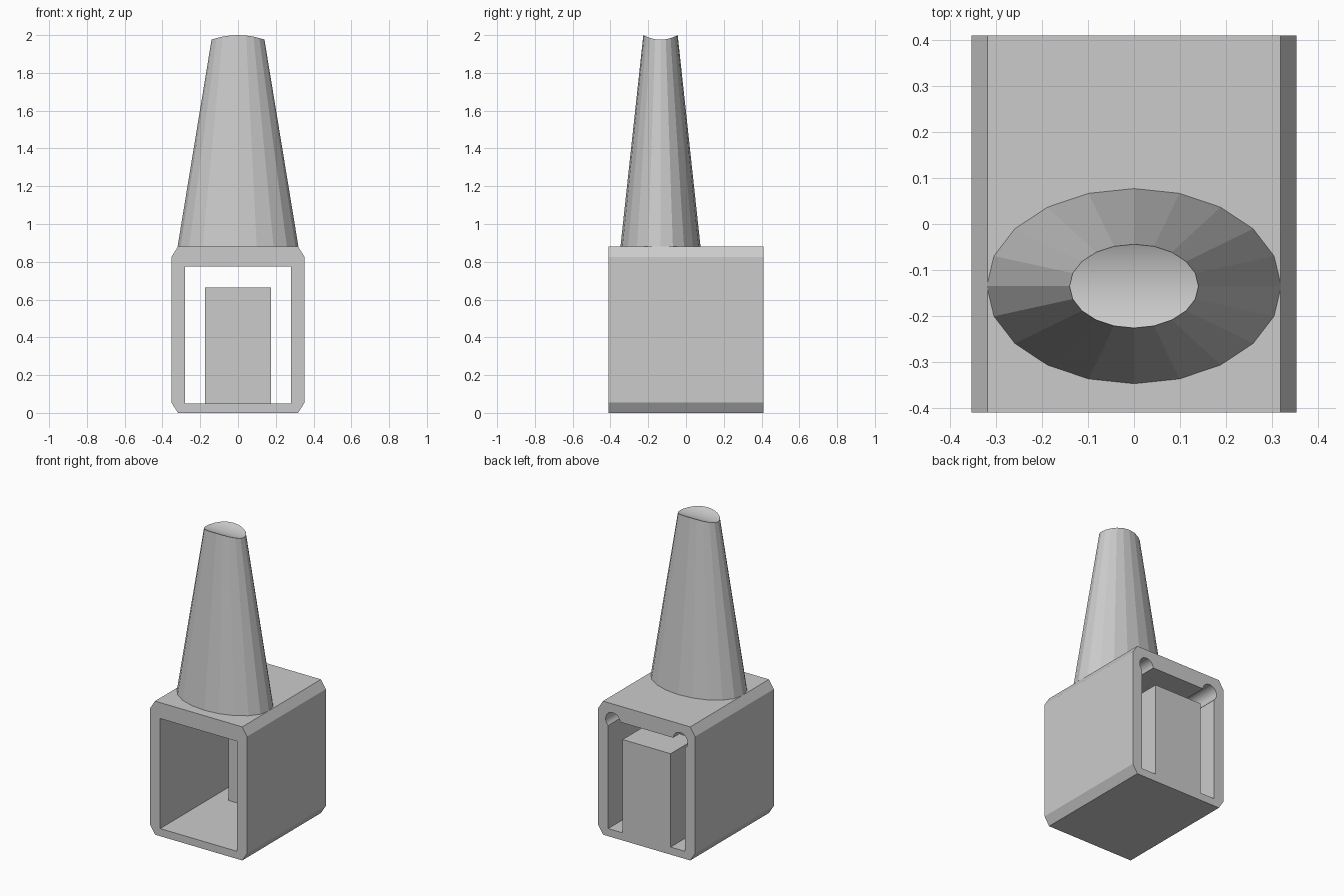
import bpy, bmesh, math

if "Cube" in bpy.data.objects:
    bpy.data.objects.remove(bpy.data.objects["Cube"], do_unlink=True)

grey = bpy.data.materials.new("plain_grey")
grey.use_nodes = True
COLOUR = (0.6, 0.6, 0.6, 1)
grey.diffuse_color = COLOUR
grey.node_tree.nodes["Principled BSDF"].inputs["Base Color"].default_value = COLOUR


def finish(name, bm):
    bmesh.ops.recalc_face_normals(bm, faces=bm.faces[:])
    mesh = bpy.data.meshes.new(name)
    bm.to_mesh(mesh)
    bm.free()
    obj = bpy.data.objects.new(name, mesh)
    mesh.materials.append(grey)
    bpy.context.collection.objects.link(obj)
    return obj


def prism(name, outline, y0, y1):
    """Extrude an (x, z) outline along y."""
    bm = bmesh.new()
    face = bm.faces.new([bm.verts.new((x, y0, z)) for x, z in outline])
    new = bmesh.ops.extrude_face_region(bm, geom=[face])["geom"]
    bmesh.ops.translate(bm, vec=(0, y1 - y0, 0),
                        verts=[v for v in new if isinstance(v, bmesh.types.BMVert)])
    return finish(name, bm)


def rectangle(half, z0, z1):
    return [(-half, z0), (half, z0), (half, z1), (-half, z1)]


def cut(obj, cutter):
    cutter.hide_render = True
    mod = obj.modifiers.new("cut", "BOOLEAN")
    mod.operation, mod.solver, mod.object = "DIFFERENCE", "EXACT", cutter
    bpy.context.view_layer.objects.active = obj
    bpy.ops.object.modifier_apply(modifier=mod.name)
    bpy.data.objects.remove(cutter, do_unlink=True)


# Hollow base with chamfered long edges
W, D, H = 0.353, 0.41, 0.88
CX, CZ = 0.035, 0.055
right_side = [(W - CX, 0), (W, CZ), (W, H - CZ), (W - CX, H)]
base = prism("base_housing", right_side + [(-x, z) for x, z in reversed(right_side)], -D, D)
cut(base, prism("opening_cutter", rectangle(0.28, 0.05, 0.775), -D - 0.1, D + 0.1))

# Round grooves in the upper inside corners, open at the back
for side in (-1, 1):
    circle = [(side * 0.246 + 0.053 * math.cos(a), 0.77 + 0.053 * math.sin(a))
              for a in (math.tau * i / 24 for i in range(24))]
    cut(base, prism("groove_cutter", circle, -0.2, D + 0.1))

# Upright tongue at the back of the opening
prism("back_tongue", rectangle(0.175, 0.05, 0.665), 0.15, D)

# Tapered oval post with a hollowed top
N, POST_Y = 20, -0.135
bm = bmesh.new()
low, top = [], []
for i in range(N):
    s, c = math.sin(math.tau * i / N), math.cos(math.tau * i / N)
    low.append(bm.verts.new((0.32 * s, POST_Y + 0.212 * c, H)))
    top.append(bm.verts.new((0.14 * s, POST_Y + 0.091 * c, 1.976 + 0.024 * c * c)))
bm.faces.new(low)
for i in range(N):
    j = (i + 1) % N
    bm.faces.new((low[i], low[j], top[j], top[i]))
# Saddle strips join mirrored rim points
for i in range(N // 2):
    strip = [top[i], top[i + 1], top[N - i - 1], top[(N - i) % N]]
    bm.faces.new(list(dict.fromkeys(strip))).smooth = True
post = finish("tapered_post", bm)
for edge in post.data.edges:
    rim = all(post.data.vertices[v].co.z > 1.9 for v in edge.vertices)
    a, b = (post.data.vertices[v].co for v in edge.vertices)
    edge.use_edge_sharp = rim and abs(a.y - b.y) > 0.001
